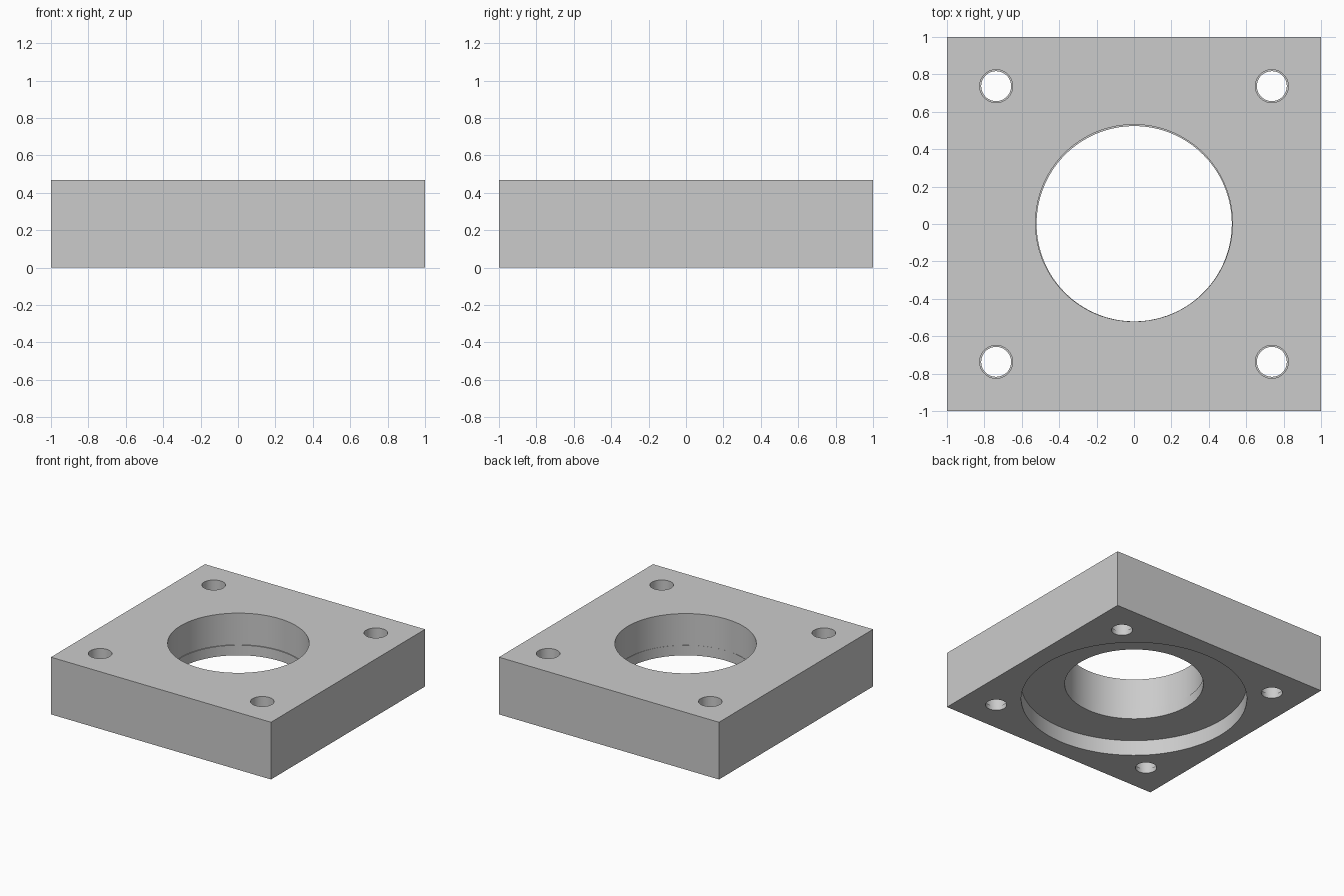
import bpy
from mathutils import Vector

if "Cube" in bpy.data.objects:
    bpy.data.objects.remove(bpy.data.objects["Cube"], do_unlink=True)

HEIGHT = 0.47
RECESS = 0.127
HOLE = 0.737

grey = bpy.data.materials.new("plain_grey")
grey.use_nodes = True
colour = (0.6, 0.6, 0.6, 1)
grey.diffuse_color = colour
grey.node_tree.nodes["Principled BSDF"].inputs["Base Color"].default_value = colour

# Square block
bpy.ops.mesh.primitive_cube_add(size=2, location=(0, 0, HEIGHT / 2))
plate = bpy.context.object
plate.name = "flange_plate"
plate.scale.z = HEIGHT / 2
bpy.ops.object.transform_apply(location=True, rotation=False, scale=True)
plate.data.materials.append(grey)


def drill(x, y, radius, bottom, top, sides):
    """Cut a round vertical hole through the plate between two heights."""
    bpy.ops.mesh.primitive_cylinder_add(
        vertices=sides, radius=radius, depth=top - bottom,
        location=Vector((x, y, (bottom + top) / 2)))
    cutter = bpy.context.object
    cutter.hide_render = True
    cutter.data.materials.append(grey)
    cut = plate.modifiers.new("hole", "BOOLEAN")
    cut.operation = "DIFFERENCE"
    cut.solver = "EXACT"
    cut.object = cutter
    bpy.ops.object.select_all(action="DESELECT")
    plate.select_set(True)
    bpy.context.view_layer.objects.active = plate
    bpy.ops.object.modifier_apply(modifier=cut.name)
    bpy.data.objects.remove(cutter, do_unlink=True)


# Wide recess in the underside
drill(0, 0, 0.85, -0.2, RECESS, 128)

# Central bore with a hairline ledge near its lower end
drill(0.001, 0.0015, 0.522, -0.2, 0.7, 128)
drill(0, 0.005, 0.5265, 0.21, 0.7, 128)

# Stepped bolt holes in the four corners
for x in (-HOLE, HOLE):
    for y in (-HOLE, HOLE):
        drill(x, y, 0.08, -0.2, 0.7, 48)
        drill(x, y, 0.088, 0.037, 0.7, 48)

bpy.ops.object.shade_smooth_by_angle(angle=0.5)
